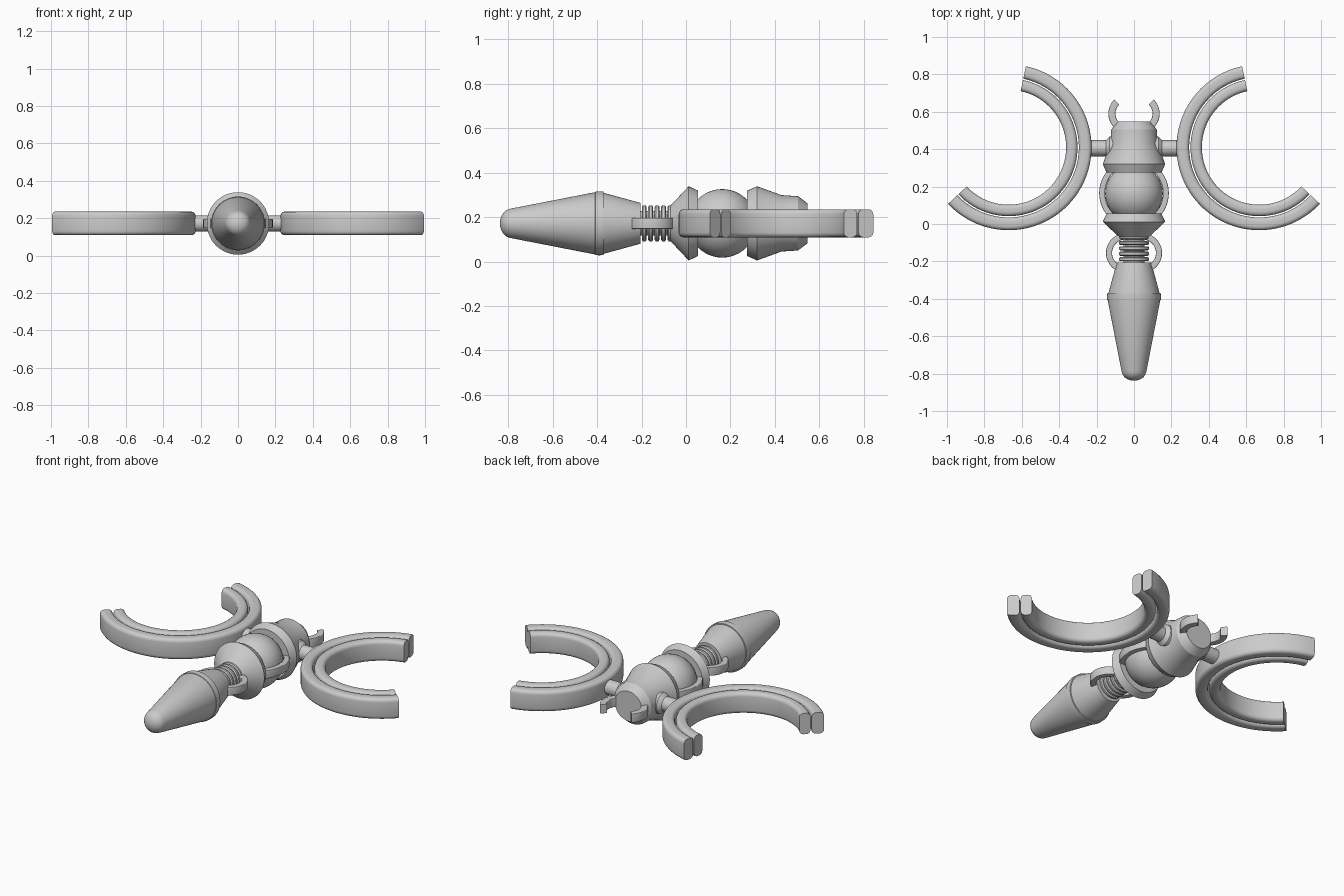
import bpy, bmesh, math

if "Cube" in bpy.data.objects:
    bpy.data.objects.remove(bpy.data.objects["Cube"])

Z = 0.172  # height of the body axis


def finish(name, bm, mirror=False):
    bmesh.ops.recalc_face_normals(bm, faces=bm.faces)
    mesh = bpy.data.meshes.new(name)
    bm.to_mesh(mesh)
    bm.free()
    ob = bpy.data.objects.new(name, mesh)
    bpy.context.collection.objects.link(ob)
    if mirror:
        ob.modifiers.new("Mirror", 'MIRROR')
    bpy.ops.object.select_all(action='DESELECT')
    ob.select_set(True)
    bpy.context.view_layer.objects.active = ob
    bpy.ops.object.shade_smooth_by_angle(angle=math.radians(25))
    return ob


def lathe(name, profile, axis='Y', at=(0, 0, Z), n=48, mirror=False):
    """Turn a list of (position, radius) around the given axis, with end caps."""
    bm = bmesh.new()
    rings = []
    for p, r in profile:
        ring = []
        for i in range(n):
            a = math.tau * i / n
            u, v = r * math.cos(a), r * math.sin(a)
            co = (u, p, v) if axis == 'Y' else (p, u, v)
            ring.append(bm.verts.new([c + o for c, o in zip(co, at)]))
        rings.append(ring)
    for a, b in zip(rings, rings[1:]):
        for i in range(n):
            j = (i + 1) % n
            bm.faces.new((a[i], a[j], b[j], b[i]))
    bm.faces.new(rings[0])
    bm.faces.new(rings[-1])
    return finish(name, bm, mirror)


def arc_bar(name, centre, r0, r1, h, a0, a1, bevel, n=48):
    """Rounded rectangular bar swept along a flat arc, mirrored in x."""
    section = []
    corners = [(r1 - bevel, h - bevel, 0), (r0 + bevel, h - bevel, 90),
               (r0 + bevel, bevel - h, 180), (r1 - bevel, bevel - h, 270)]
    for r, z, start in corners:
        for k in range(5):
            t = math.radians(start + 22.5 * k)
            section.append((r + bevel * math.cos(t), z + bevel * math.sin(t)))
    bm = bmesh.new()
    rings = []
    for i in range(n + 1):
        a = math.radians(a0 + (a1 - a0) * i / n)
        rings.append([bm.verts.new((centre[0] + r * math.cos(a),
                                    centre[1] + r * math.sin(a), Z + z))
                      for r, z in section])
    m = len(section)
    for a, b in zip(rings, rings[1:]):
        for i in range(m):
            j = (i + 1) % m
            bm.faces.new((a[i], a[j], b[j], b[i]))
    bm.faces.new(rings[0])
    bm.faces.new(rings[-1])
    return finish(name, bm, True)


# Tapered tail with rounded tip
tip = [(-0.785 - 0.053 * math.sin(math.radians(t)), 0.066 * math.cos(math.radians(t)))
       for t in (88, 75, 60, 45, 30, 15)]
lathe("tail_cone", tip + [(-0.785, 0.067), (-0.41, 0.14), (-0.37, 0.137),
                          (-0.205, 0.092)])
lathe("tail_band", [(-0.41, 0.135), (-0.408, 0.143), (-0.39, 0.144),
                    (-0.372, 0.143), (-0.37, 0.13)])

# Ribbed neck
lathe("neck_core", [(-0.22, 0.055), (-0.04, 0.055)])
for k in range(5):
    y = -0.188 + 0.029 * k
    lathe("neck_rib", [(y - 0.011, 0.06), (y - 0.011, 0.074), (y - 0.006, 0.081),
                       (y + 0.006, 0.081), (y + 0.011, 0.074), (y + 0.011, 0.06)])

# Front collar, ball and rear housing
lathe("front_collar", [(-0.07, 0.08), (0.012, 0.167), (0.055, 0.147)])
lathe("body_ball", [(0.163 - 0.154 * math.cos(math.pi * t / 24),
                     0.154 * math.sin(math.pi * t / 24) + 0.0001) for t in range(25)])
lathe("rear_housing", [(0.275, 0.147), (0.32, 0.167), (0.43, 0.127),
                       (0.505, 0.122), (0.547, 0.09)])

# Side rods with sockets
lathe("side_socket", [(0.08, 0.068), (0.13, 0.062), (0.152, 0.042)], 'X',
      (0, 0.405, Z), 32, True)
lathe("side_rod", [(0.08, 0.043), (0.25, 0.043)], 'X', (0, 0.405, Z), 32, True)

# Small curved handles and rear prongs
arc_bar("neck_handle", (0.045, -0.155), 0.072, 0.105, 0.025, -100, 100, 0.004, 32)
arc_bar("ball_handle", (0, 0.165), 0.155, 0.186, 0.025, -48, 48, 0.004, 32)
arc_bar("rear_prong", (0.032, 0.59), 0.067, 0.105, 0.027, -75, 46, 0.004, 32)

# Large double open rings
arc_bar("outer_ring", (0.67, 0.41), 0.375, 0.443, 0.063, 102, 317, 0.022, 72)
arc_bar("inner_ring", (0.67, 0.41), 0.307, 0.368, 0.063, 102, 317, 0.022, 72)
